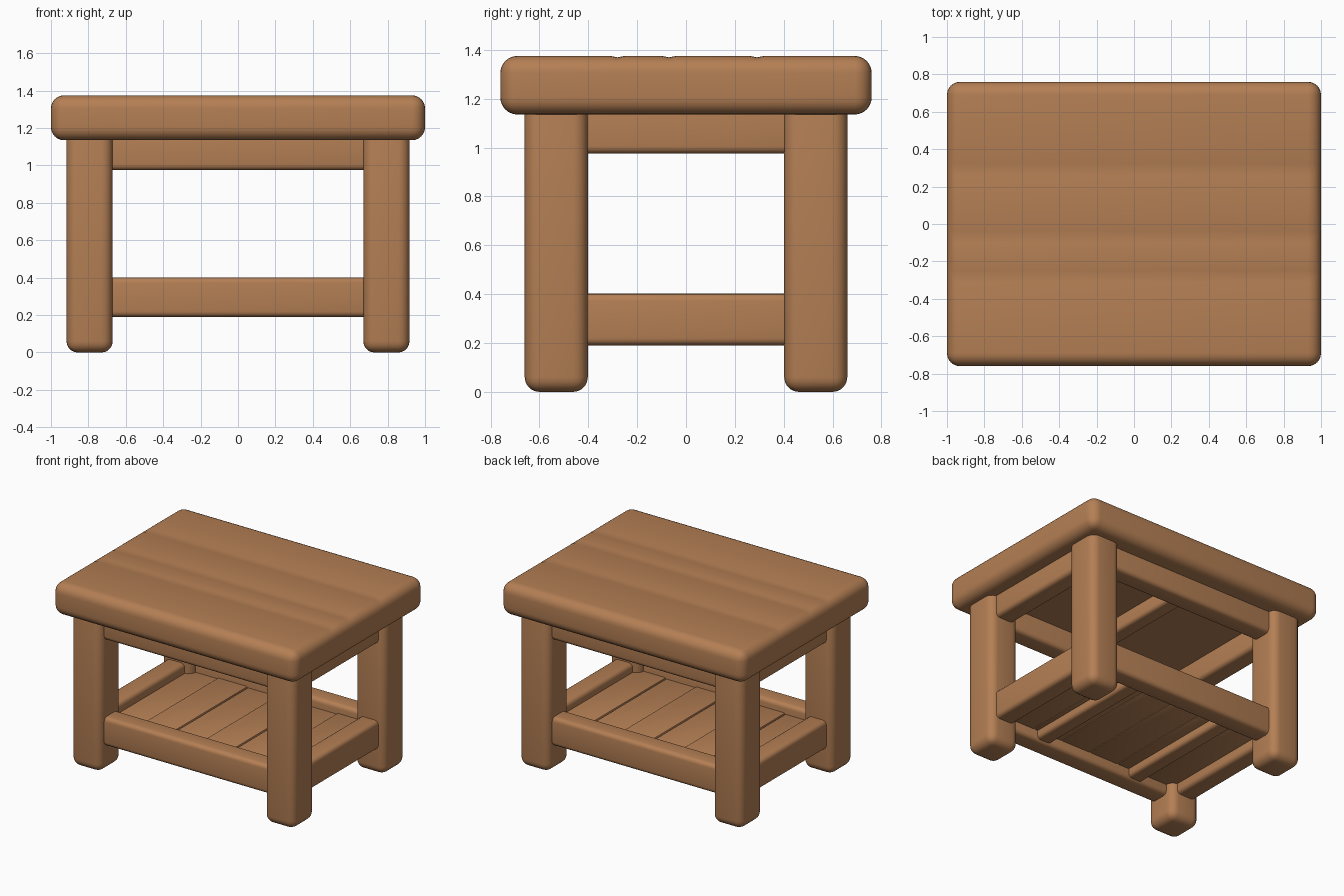
import bpy, bmesh, math

if "Cube" in bpy.data.objects:
    bpy.data.objects.remove(bpy.data.objects["Cube"])

wood = bpy.data.materials.new("warm brown wood")
wood.diffuse_color = (0.456, 0.212, 0.089, 1)
wood.use_nodes = True
wood.node_tree.nodes["Principled BSDF"].inputs["Base Color"].default_value = wood.diffuse_color


def rounded_box(name, x, y, z, radius, segments=4, grooves=()):
    """Box spanning the given (min, max) ranges with rounded edges."""
    bm = bmesh.new()
    bmesh.ops.create_cube(bm, size=1)
    for v in bm.verts:
        v.co = [r[0] if c < 0 else r[1] for c, r in zip(v.co, (x, y, z))]
    bmesh.ops.bevel(bm, geom=bm.edges[:], offset=radius, segments=segments,
                    profile=0.5, affect='EDGES')
    # shallow plank grooves running along x in the upper surface
    for g in grooves:
        for off in (-0.03, 0, 0.03):
            bmesh.ops.bisect_plane(bm, geom=bm.verts[:] + bm.edges[:] + bm.faces[:],
                                   plane_co=(0, g + off, 0), plane_no=(0, 1, 0))
        for v in bm.verts:
            if abs(v.co.y - g) < 1e-4 and v.co.z > z[1] - 0.02:
                v.co.z -= 0.006
    mesh = bpy.data.meshes.new(name)
    bm.to_mesh(mesh)
    bm.free()
    mesh.materials.append(wood)
    obj = bpy.data.objects.new(name, mesh)
    bpy.context.collection.objects.link(obj)
    bpy.ops.object.select_all(action='DESELECT')
    bpy.context.view_layer.objects.active = obj
    obj.select_set(True)
    bpy.ops.object.shade_smooth_by_angle(angle=math.radians(35))
    return obj


def side(a, b, s):
    """Range a..b mirrored to the side with sign s."""
    return tuple(sorted((a * s, b * s)))


# Thick table top with faint plank seams
rounded_box("table_top", (-1, 1), (-0.76, 0.76), (1.135, 1.375), 0.07, 6,
            grooves=(-0.28, -0.07, 0.29))

# Chunky legs
for sx, xn in ((-1, "left"), (1, "right")):
    for sy, yn in ((-1, "front"), (1, "back")):
        rounded_box(f"{yn}_{xn}_leg", side(0.67, 0.917, sx), side(0.402, 0.66, sy),
                    (0, 1.22), 0.06, 5)

# Aprons under the top and stretchers near the floor
for part, z, r in (("apron", (0.975, 1.2), 0.03), ("stretcher", (0.19, 0.402), 0.03)):
    for s, yn, xn in ((-1, "front", "left"), (1, "back", "right")):
        rounded_box(f"{yn}_{part}", (-0.75, 0.75), side(0.46, 0.61, s), z, r)
        rounded_box(f"{xn}_{part}", side(0.72, 0.87, s), (-0.48, 0.48), z, r)

# Cross bar under the top
rounded_box("top_cross_bar", (-0.06, 0.06), (-0.5, 0.5), (1.03, 1.16), 0.025)

# Lower shelf: planks running front to back, slightly uneven in height
width = 1.47 / 6
for i in range(6):
    x0 = -0.735 + i * width
    rounded_box(f"shelf_plank_{i + 1}", (x0, x0 + width), (-0.49, 0.49),
                (0.265, 0.33 + 0.008 * (i % 2)), 0.01, 2)

# Battens supporting the shelf
for s, xn in ((-1, "left"), (1, "right")):
    rounded_box(f"{xn}_shelf_batten", side(0.34, 0.46, s), (-0.5, 0.5),
                (0.205, 0.29), 0.025)
